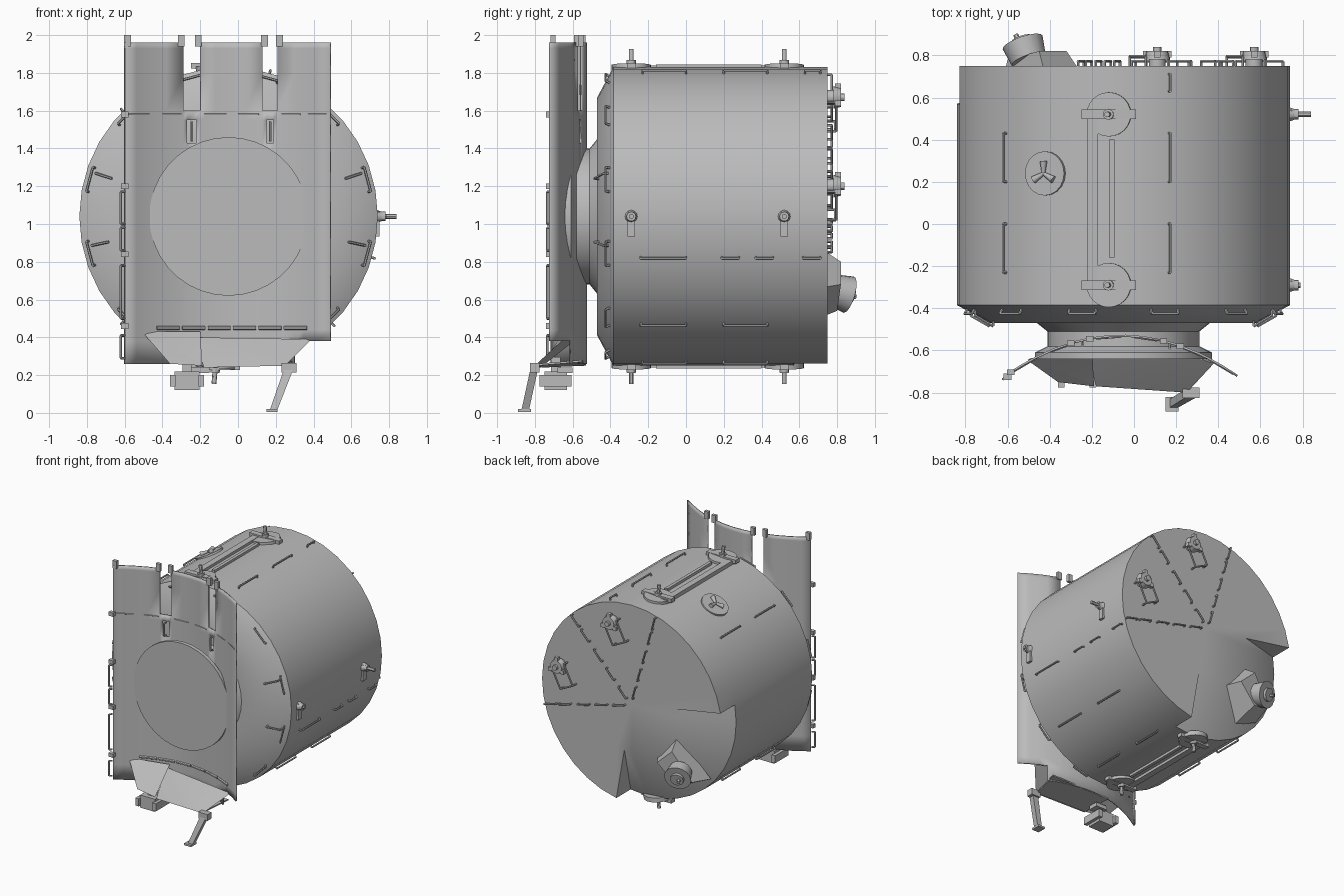
import bpy, bmesh
from math import sin, cos, radians
from mathutils import Vector, Matrix

cube = bpy.data.objects.get("Cube")
if cube:
    bpy.data.objects.remove(cube)

grey = bpy.data.materials.new("light grey")
grey.use_nodes = True
tone = (0.5, 0.5, 0.5, 1)
grey.diffuse_color = tone
grey.node_tree.nodes["Principled BSDF"].inputs["Base Color"].default_value = tone

CX, CZ, R, BACK = -0.05, 1.04, 0.79, 0.75
parts = []


def finish(name, bm):
    bmesh.ops.remove_doubles(bm, verts=bm.verts, dist=0.0002)
    bmesh.ops.recalc_face_normals(bm, faces=bm.faces)
    mesh = bpy.data.meshes.new(name)
    bm.to_mesh(mesh)
    bm.free()
    mesh.materials.append(grey)
    ob = bpy.data.objects.new(name, mesh)
    bpy.context.collection.objects.link(ob)
    parts.append(ob)
    return ob


def polar(angle, r, y):
    a = radians(angle)
    return Vector((CX + r * cos(a), y, CZ + r * sin(a)))


def outward(angle):
    return Vector((cos(radians(angle)), 0, sin(radians(angle))))


def add_rod(bm, p, q, r, r2=None, sides=8):
    p, q = Vector(p), Vector(q)
    d = q - p
    m = Matrix.Translation((p + q) / 2) @ d.to_track_quat('Z', 'Y').to_matrix().to_4x4()
    bmesh.ops.create_cone(bm, cap_ends=True, segments=sides, radius1=r,
                          radius2=r if r2 is None else r2, depth=d.length, matrix=m)


def rod(name, p, q, r, r2=None, sides=12):
    bm = bmesh.new()
    add_rod(bm, p, q, r, r2, sides)
    return finish(name, bm)


def box(name, centre, size, turn=None):
    bm = bmesh.new()
    m = Matrix.Translation(centre) @ (turn or Matrix()) @ Matrix.Diagonal((*size, 1))
    bmesh.ops.create_cube(bm, size=1, matrix=m)
    return finish(name, bm)


def solid(name, base, top):
    # closed solid between two matching outlines
    bm = bmesh.new()
    a, b = [[bm.verts.new(p) for p in loop] for loop in (base, top)]
    bm.faces.new(a)
    bm.faces.new(b)
    for i in range(len(a)):
        j = (i + 1) % len(a)
        bm.faces.new((a[i], a[j], b[j], b[i]))
    return finish(name, bm)


def rail(name, p, q, normal, h=0.025, r=0.007):
    bm = bmesh.new()
    n = Vector(normal) * h
    p, q = Vector(p), Vector(q)
    for a, b in ((p, p + n), (q, q + n), (p + n, q + n)):
        add_rod(bm, a, b, r, sides=6)
    return finish(name, bm)


# Pressure hull: lathe about y, with a sunken sector in the rear end
profile = [(0, -.64), (.42, -.64), (.42, -.61), (.36, -.58), (.36, -.51), (.41, -.47),
           (.63, -.47), (R, -.385), (R, .57), (R, BACK), (.38, BACK), (0, BACK)]
bm = bmesh.new()
step = 10
for a in range(0, 360, step):
    line = [p for p in profile if not (170 <= a < 280 and p == (R, BACK))]
    for (r1, y1), (r2, y2) in zip(line, line[1:]):
        pts = [polar(a, r1, y1), polar(a + step, r1, y1),
               polar(a + step, r2, y2), polar(a, r2, y2)]
        if r1 == 0:
            pts = pts[1:]
        elif r2 == 0:
            pts = pts[:3]
        bm.faces.new([bm.verts.new(p) for p in pts])
for a in (170, 280):
    bm.faces.new([bm.verts.new(polar(a, *p)) for p in ((R, .57), (R, BACK), (.38, BACK))])
finish("pressure_hull", bm)


# Curved shield panel in front, with slots between three upper tabs
def shield_y(x):
    return -0.53 - 0.63 * (x + 0.06) ** 2


xs = [-.6, -.54, -.47, -.38, -.29, -.27, -.22, -.2, -.12, -.04, .04, .13, .15, .19, .21, .3, .35, .42, .49]
zs = [.26, .38, .44, .8, 1.2, 1.43, 1.55, 1.6, 1.8, 1.93, 1.96]
bm = bmesh.new()
for x1, x2 in zip(xs, xs[1:]):
    for z1, z2 in zip(zs, zs[1:]):
        x, z = (x1 + x2) / 2, (z1 + z2) / 2
        wide = -.29 < x < -.2 or .13 < x < .21
        narrow = -.27 < x < -.22 or .15 < x < .19
        if (wide and z > 1.6) or (narrow and 1.43 < z < 1.55) or (x > .3 and z < .38):
            continue
        bm.faces.new([bm.verts.new((px, shield_y(px), pz))
                      for px, pz in ((x1, z1), (x2, z1), (x2, z2), (x1, z2))])
shield = finish("curved_shield", bm)
mod = shield.modifiers.new("thickness", 'SOLIDIFY')
mod.thickness = 0.01
mod.offset = 0

# Shield brackets, slot handles and edge fittings
for x in (-.585, -.3, -.21, .14, .22):
    box("tab_bracket", (x, shield_y(x), 1.97), (.035, .025, .06))
for x in (-.245, .17):
    rail("slot_handle", (x, shield_y(x), 1.44), (x, shield_y(x), 1.54), (0, -1, 0))
for z in (.46, .84, 1.2, 1.58):
    box("edge_bracket", (-.6, -.725, z), (.04, .03, .03))
for z1, z2 in ((.29, .41), (.5, .78), (.86, .98), (1.0, 1.17)):
    rail("shield_edge_rail", (-.6, -.72, z1), (-.6, -.72, z2), (-.8, -.6, 0))
for k in range(6):
    x = -.43 + k * .135
    ends = [Vector((p, shield_y(p) - .008, .45)) for p in (x, x + .12)]
    rod("lower_shield_seam", *ends, .01, sides=6)
for x1, x2 in ((-.58, -.47), (-.4, -.3), (-.18, -.06), (0, .11), (.23, .33), (.37, .47)):
    rod("upper_shield_seam", (x1, shield_y(x1) - .006, 1.58),
        (x2, shield_y(x2) - .006, 1.58), .004, sides=6)

# Lower skirt flap, plate, foot strut and instrument box
flap = [Vector(p) for p in ((-.23, -.58, .39), (.38, -.66, .38), (.25, -.8, .25), (-.18, -.77, .24))]
solid("skirt_flap", flap, [p + Vector((0, .01, .01)) for p in flap])
plate = [Vector(p) for p in ((-.5, -.65, .42), (-.2, -.58, .42), (-.19, -.77, .25), (-.36, -.75, .26))]
solid("skirt_plate", plate, [p + Vector((0, .01, .01)) for p in plate])
solid("skirt_floor", [(-.18, -.76, .24), (.25, -.79, .25), (.3, -.55, .27), (-.2, -.53, .25)],
      [(-.18, -.76, .25), (.25, -.79, .26), (.3, -.55, .28), (-.2, -.53, .26)])
box("strut_head", (.27, -.8, .24), (.08, .05, .05))
solid("foot_strut", [(.25, -.82, .25), (.3, -.82, .25), (.3, -.78, .25), (.25, -.78, .25)],
      [(.17, -.87, .02), (.21, -.87, .02), (.21, -.83, .02), (.17, -.83, .02)])
box("strut_foot", (.18, -.855, .012), (.06, .07, .015))
box("instrument_box", (-.27, -.69, .17), (.13, .12, .1))
for side in (-1, 1):
    box("instrument_side", (-.27 + side * .075, -.69, .17), (.03, .17, .06))
box("instrument_mount", (-.27, -.69, .25), (.05, .05, .09))
box("mount_arm", (-.2, -.64, .225), (.1, .08, .03))

# Trunnion pins around the hull
for angle, name in ((95, "top"), (265, "bottom"), (0, "side")):
    n = outward(angle)
    for y in (-.29, .52):
        length = .05 if (name == "side" and y < 0) else .1
        base = polar(angle, R - .02, y)
        if name != "side":
            rod(name + "_pin_plate", base, base + n * .035, .105, sides=24)
            box(name + "_pin_foot", base + n * .03, (.26, .045, .03))
        else:
            rod("side_pin_foot", base, base + n * .06, .04, .018)
            box("side_pin_fin", base + Vector((.015, 0, -.04)), (.03, .04, .13))
        rod(name + "_pin", base, base + n * (length + .02), .013)
        rod(name + "_pin_collar", base, base + n * .06, .025)
for sign, name in ((1, "top"), (-1, "bottom")):
    z = CZ + sign * .785
    box(name + "_keel_beam", (-.195, .12, z - sign * .005), (.05, .86, .04))
    box(name + "_keel_strip", (-.105, .12, z), (.025, .56, .04))

# Round vent with three blades on the upper hull
n = outward(118)
vent = polar(118, R - .012, .24)
rod("vent_disc", vent, vent + n * .02, .105, sides=20)
across = n.cross(Vector((0, 1, 0)))
for k in range(3):
    a = radians(90 + 120 * k)
    tip = vent + n * .03 + (across * cos(a) + Vector((0, 1, 0)) * sin(a)) * .06
    rod("vent_blade", vent + n * .03, tip, .008, .018)

# Handrails along the hull
runs = {-16: ((-.24, 0), (.19, .28), (.37, .46), (.62, .71)), -46: ((-.24, 0), (.2, .43)),
        74: ((-.23, 0), (.2, .43), (.63, .71)), 135: ((-.23, 0), (.2, .43)),
        -76: ((-.23, 0), (.2, .43)), -135: ((-.23, 0), (.2, .43))}
for angle, spans in runs.items():
    for y1, y2 in spans:
        rail("hull_rail", polar(angle, R - .005, y1), polar(angle, R - .005, y2), outward(angle), .02)

# Handrails on the front cone
for angle in range(15, 360, 30):
    n = (outward(angle) + Vector((0, -1.8, 0))).normalized()
    rail("cone_rail", polar(angle - 5, .75, -.4), polar(angle + 5, .75, -.4), n, .03)
for angle in (18, 162, -12, 192):
    rail("cone_radial_rail", polar(angle, .65, -.46), polar(angle, .74, -.41), (0, -1, 0))

# Handrails on the rear end
rear = Vector((0, 1, 0))
for angle in (-14, 48, 106):
    for r in (.06, .22, .38, .55, .68):
        rail("rear_rail", polar(angle, r, BACK), polar(angle, r + .1, BACK), rear, .022)

# Rear fixtures with bent side handles
for x, z in ((.11, 1.67), (.57, 1.2)):
    c = Vector((x, BACK, z))
    rod("fixture_base", c, c + rear * .03, .04, sides=16)
    rod("fixture_head", c + rear * .03, c + rear * .07, .06, .05, sides=16)
    rod("fixture_knob", c + rear * .07, c + rear * .09, .02)
    for k in range(3):
        box("fixture_lug", c + rear * .055 + outward(90 + 120 * k) * .06, (.03, .03, .03))
    d = Vector((-.5, 0, -1)).normalized()
    side = Vector((d.z, 0, -d.x)) * .06
    for s in (-1, 1):
        rail("fixture_handle", c + s * side, c + s * side + d * .17, rear, .045)
    rail("fixture_handle_end", c + d * .17 - side, c + d * .17 + side, rear, .04)

# Rear dock block with a tilted barrel
solid("dock_block", [(-.64, .6, .55), (-.44, .6, .46), (-.24, .7, .66), (-.42, .7, .88)],
      [(-.6, .78, .58), (-.46, .8, .54), (-.32, .82, .68), (-.45, .82, .8)])
axis = Vector((-.35, 1, -.3)).normalized()
c = Vector((-.5, .78, .65))
rod("dock_barrel", c, c + axis * .09, .085, .1, sides=16)
rod("dock_barrel_core", c, c + axis * .11, .05, sides=12)
rod("dock_pin", c, c + axis * .13 + Vector((-.02, 0, 0)), .012)

# Smooth curved faces, keep edges sharp
bpy.ops.object.select_all(action='DESELECT')
for ob in parts:
    ob.select_set(True)
bpy.context.view_layer.objects.active = parts[0]
bpy.ops.object.shade_smooth_by_angle(angle=radians(30))
